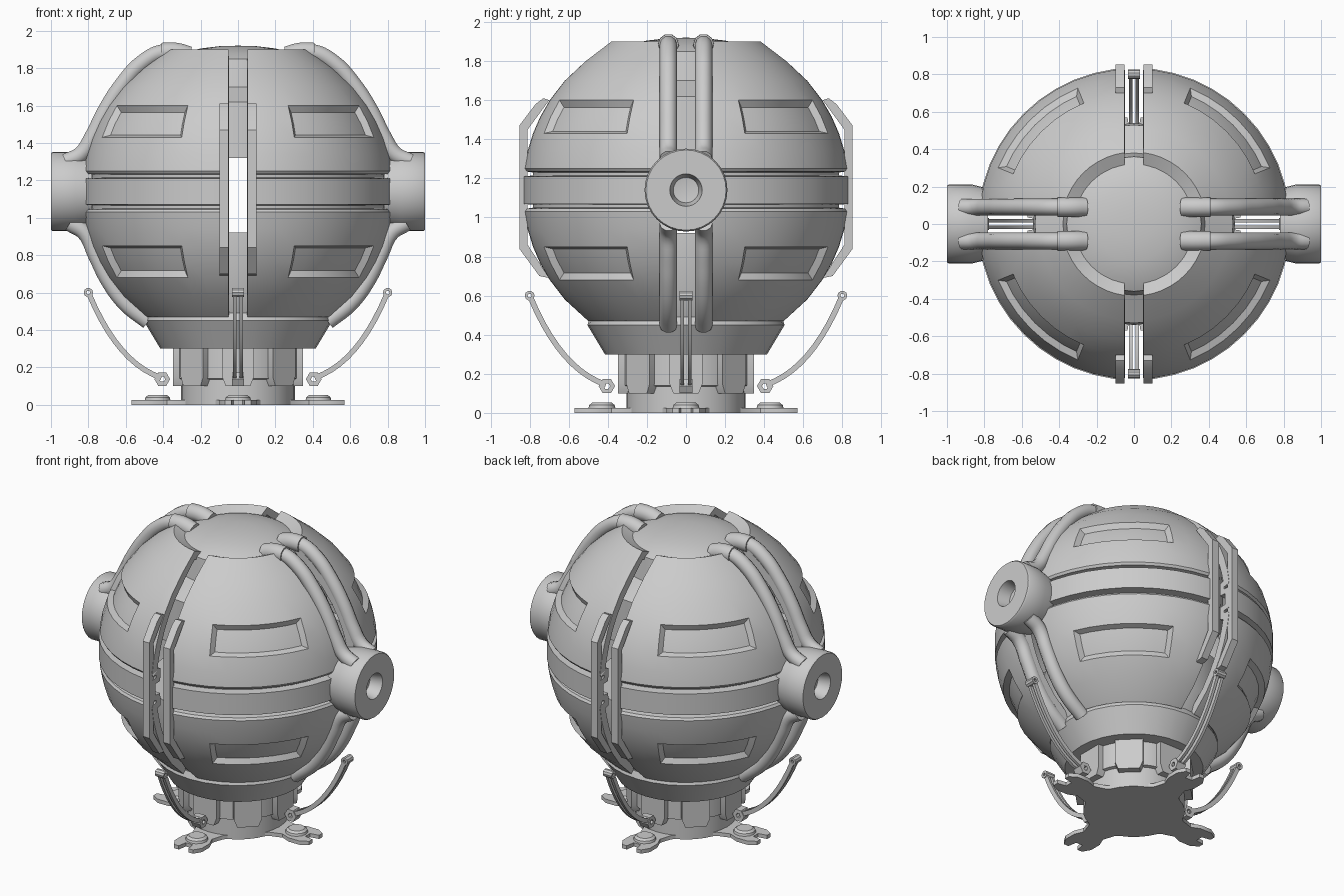
import bpy, bmesh
from math import sqrt, radians, pi
from mathutils import Matrix, Vector

if "Cube" in bpy.data.objects:
    bpy.data.objects.remove(bpy.data.objects["Cube"], do_unlink=True)

grey = bpy.data.materials.new("plain grey")
grey.use_nodes = True
grey.diffuse_color = (0.6, 0.6, 0.6, 1)
grey.node_tree.nodes["Principled BSDF"].inputs["Base Color"].default_value = (0.6, 0.6, 0.6, 1)

MID = 1.14
SIDES = {"left": 0, "back": 90, "right": 180, "front": 270}


def place(name, data, turn=0):
    ob = bpy.data.objects.new(name, data)
    ob.rotation_euler.z = radians(turn)
    bpy.context.collection.objects.link(ob)
    return ob


def finish(mesh, angle=35):
    mesh.shade_smooth()
    mesh.set_sharp_from_angle(angle=radians(angle))
    if not mesh.materials:
        mesh.materials.append(grey)
    return mesh


def to_mesh(name, bm, angle=35):
    bmesh.ops.recalc_face_normals(bm, faces=bm.faces)
    mesh = bpy.data.meshes.new(name)
    bm.to_mesh(mesh)
    bm.free()
    return finish(mesh, angle)


def lathe(bm, profile, steps=32, sweep=360, closed=False, matrix=Matrix()):
    """Spin (radius, height) points around z, then move by the matrix."""
    verts = [bm.verts.new((r, 0, z)) for r, z in profile]
    edges = [bm.edges.new(p) for p in zip(verts, verts[1:])]
    if closed:
        edges.append(bm.edges.new((verts[-1], verts[0])))
    old = set(bm.verts) - set(verts)
    bmesh.ops.spin(bm, geom=verts + edges, axis=(0, 0, 1), cent=(0, 0, 0),
                   angle=radians(sweep), steps=steps)
    new = [v for v in bm.verts if v not in old]
    bmesh.ops.transform(bm, matrix=matrix, verts=new)
    bmesh.ops.remove_doubles(bm, verts=new, dist=0.0005)


def prism(bm, outline, lo, hi, axis):
    """Extrude a flat outline between lo and hi along x, y or z."""
    at = {"x": lambda u, v, w: (w, u, v), "y": lambda u, v, w: (u, w, v),
          "z": lambda u, v, w: (u, v, w)}[axis]
    a, b = ([bm.verts.new(at(u, v, w)) for u, v in outline] for w in (lo, hi))
    bm.faces.new(a)
    bm.faces.new(b[::-1])
    for i in range(len(a)):
        j = (i + 1) % len(a)
        bm.faces.new((a[i], b[i], b[j], a[j]))


# Quarter shells: spherical skin, belt between two grooves, sunken panels
def skin(z):
    return sqrt(0.838 ** 2 - (z - MID) ** 2)


heights = [1.8, 1.7, 1.6, 1.515, 1.43, 1.34]
upper = [(skin(z), z) for z in heights] + [(0.83, 1.25), (0.82, 1.235), (0.785, 1.23),
                                           (0.785, 1.215), (0.835, 1.21)]
lower = [(r, 2 * MID - z) for r, z in reversed(upper)]
lower[-1] = (skin(0.47), 0.47)
lower.insert(-1, (skin(0.58), 0.58))
bm = bmesh.new()
lathe(bm, [(0.3, 1.86), (0.385, 1.9)] + upper + lower, steps=12, sweep=90)
for axis in ((1, 0, 0), (0, 1, 0)):
    bmesh.ops.bisect_plane(bm, geom=bm.verts[:] + bm.edges[:] + bm.faces[:],
                           plane_co=(0.05, 0.05, 0), plane_no=axis, clear_inner=True)
bmesh.ops.recalc_face_normals(bm, faces=bm.faces)
belt = min(bm.faces, key=lambda f: abs(f.calc_center_median().z - MID))
if belt.normal.dot(Vector((1, 1, 0))) < 0:
    bmesh.ops.reverse_faces(bm, faces=bm.faces)
for zc in (1.515, 2 * MID - 1.515):
    panel = []
    for f in bm.faces:
        c = f.calc_center_median()
        if abs(c.z - zc) < 0.085 and abs(c.xy.angle_signed(Vector((1, 1)))) < radians(22.5):
            panel.append(f)
    bmesh.ops.inset_region(bm, faces=panel, thickness=0.025, depth=-0.03, use_even_offset=True)
skin_mesh = bpy.data.meshes.new("shell_skin")
bm.to_mesh(skin_mesh)
bm.free()
shell = place("shell_front_left", skin_mesh, 270)
solid = shell.modifiers.new("thickness", "SOLIDIFY")
solid.thickness = 0.05
solid.offset = -1
graph = bpy.context.evaluated_depsgraph_get()
shell.data = finish(bpy.data.meshes.new_from_object(shell.evaluated_get(graph)), 30)
shell.modifiers.clear()
for name, turn in (("back_left", 0), ("back_right", 90), ("front_right", 180)):
    place("shell_" + name, shell.data, turn)

# Inner cores and top cap
bm = bmesh.new()
lathe(bm, [(0, 1.92), (0.1, 1.917), (0.2, 1.905), (0.3, 1.88), (0.36, 1.85), (0.38, 1.7),
           (0.53, 1.62), (0.54, 1.32), (0, 1.32)])
place("upper_core", to_mesh("upper_core", bm))
bm = bmesh.new()
lathe(bm, [(0, 0.92), (0.54, 0.92), (0.54, 0.62), (0.47, 0.46), (0, 0.46)])
place("lower_core", to_mesh("lower_core", bm))

# Collar and pedestal
bm = bmesh.new()
lathe(bm, [(0, 0.49), (0.49, 0.49), (0.505, 0.45), (0.415, 0.3), (0, 0.3)])
place("collar", to_mesh("collar", bm))
bm = bmesh.new()
lathe(bm, [(0, 0.31), (0.325, 0.31), (0.325, 0.14), (0.305, 0.135), (0.305, 0), (0, 0)])
place("pedestal", to_mesh("pedestal", bm))
bm = bmesh.new()
prism(bm, [(-0.085, 0.31), (0.085, 0.31), (0.085, 0.15), (0.065, 0.1), (-0.065, 0.1),
           (-0.085, 0.15)], 0.29, 0.348, "x")
panel_mesh = to_mesh("pedestal_panel", bm)
for i in range(8):
    place(f"pedestal_panel_{i + 1}", panel_mesh, 45 * i)

# Feet with notched tips and bolts
bm = bmesh.new()
half = [(0.2, 0.2), (0.3, 0.1), (0.38, 0.075), (0.44, 0.1), (0.52, 0.1), (0.57, 0.07),
        (0.57, 0.035), (0.51, 0.025)]
prism(bm, half + [(x, -y) for x, y in reversed(half)], 0, 0.025, "z")
lathe(bm, [(0, 0.052), (0.05, 0.052), (0.065, 0.04), (0.07, 0.02), (0, 0.02)], steps=12,
      matrix=Matrix.Translation((0.43, 0, 0)))
foot = to_mesh("foot", bm)

# Curved twin-rail arms with eyelets
bm = bmesh.new()
p0, p1, p2 = Vector((0.795, 0.59)), Vector((0.64, 0.22)), Vector((0.41, 0.145))
outer, inner = [], []
for i in range(11):
    t = i / 10
    point = p0 * (1 - t) ** 2 + p1 * 2 * t * (1 - t) + p2 * t * t
    along = ((p1 - p0) * (1 - t) + (p2 - p1) * t).normalized()
    side = Vector((-along.y, along.x)) * 0.014
    outer.append(point + side)
    inner.append(point - side)
for y in (-0.018, 0.018):
    prism(bm, outer + inner[::-1], y - 0.009, y + 0.009, "y")


def eyelet(x, z, big, small, width, steps):
    turn = Matrix.Translation((x, 0, z)) @ Matrix.Rotation(pi / 2, 4, "X")
    lathe(bm, [(small, -width), (big, -width), (big, width), (small, width)],
          steps=steps, closed=True, matrix=turn)


eyelet(0.8, 0.6, 0.025, 0.01, 0.032, 10)
eyelet(0.405, 0.137, 0.042, 0.016, 0.032, 6)
arm = to_mesh("arm", bm)
for side, turn in SIDES.items():
    place(side + "_foot", foot, turn)
    place(side + "_arm", arm, turn)

# Bracket fins beside the front and back slits
bm = bmesh.new()
bracket = [(0.73, 1.61), (0.77, 1.58), (0.853, 1.47), (0.853, 0.84), (0.75, 0.7), (0.7, 0.69),
           (0.81, 0.86), (0.81, 1.45), (0.7, 1.6)]
for lo in (-0.1, 0.052):
    prism(bm, bracket, lo, lo + 0.048, "y")
fins = to_mesh("fins", bm, 20)
for side in ("front", "back"):
    place(side + "_fins", fins, SIDES[side])

# Side hubs with a faceted socket
bm = bmesh.new()
hub_turn = Matrix.Translation((0, 0, MID)) @ Matrix.Rotation(pi / 2, 4, "Y")
lathe(bm, [(0.083, 1.0), (0.205, 1.0), (0.212, 0.99), (0.212, 0.87), (0.19, 0.78), (0, 0.78)],
      matrix=hub_turn)
lathe(bm, [(0, 0.91), (0.065, 0.92), (0.083, 1.0)], steps=32, matrix=hub_turn)
bmesh.ops.remove_doubles(bm, verts=bm.verts, dist=0.0005)
hub = to_mesh("hub", bm)


# Hoses running from the cap to the hubs and down to the collar
def hose(name, points, radius, y, turn):
    curve = bpy.data.curves.new(name, "CURVE")
    curve.dimensions = "3D"
    curve.bevel_depth = radius
    curve.bevel_resolution = 3
    curve.resolution_u = 5
    curve.use_fill_caps = True
    spline = curve.splines.new("BEZIER")
    spline.bezier_points.add(len(points) - 1)
    for bp, (x, z) in zip(spline.bezier_points, points):
        bp.co = (x, y, z)
        bp.handle_left_type = bp.handle_right_type = "AUTO"
    curve.materials.append(grey)
    place(name, curve, turn)


top_path = [(0.27, 1.87), (0.4, 1.885), (0.51, 1.83), (0.62, 1.71), (0.71, 1.57),
            (0.78, 1.43), (0.84, 1.34), (0.92, 1.3)]
low_path = [(0.9, 0.97), (0.82, 0.92), (0.76, 0.8), (0.69, 0.66), (0.6, 0.54), (0.48, 0.445)]
sleeve = [(0.26, 1.865), (0.33, 1.885), (0.41, 1.885)]
for side in ("left", "right"):
    place(side + "_hub", hub, SIDES[side])
    for end, y in (("a", -0.09), ("b", 0.09)):
        hose(f"{side}_upper_hose_{end}", top_path, 0.045, y, SIDES[side])
        hose(f"{side}_lower_hose_{end}", low_path, 0.045, y, SIDES[side])
        hose(f"{side}_hose_sleeve_{end}", sleeve, 0.053, y, SIDES[side])
